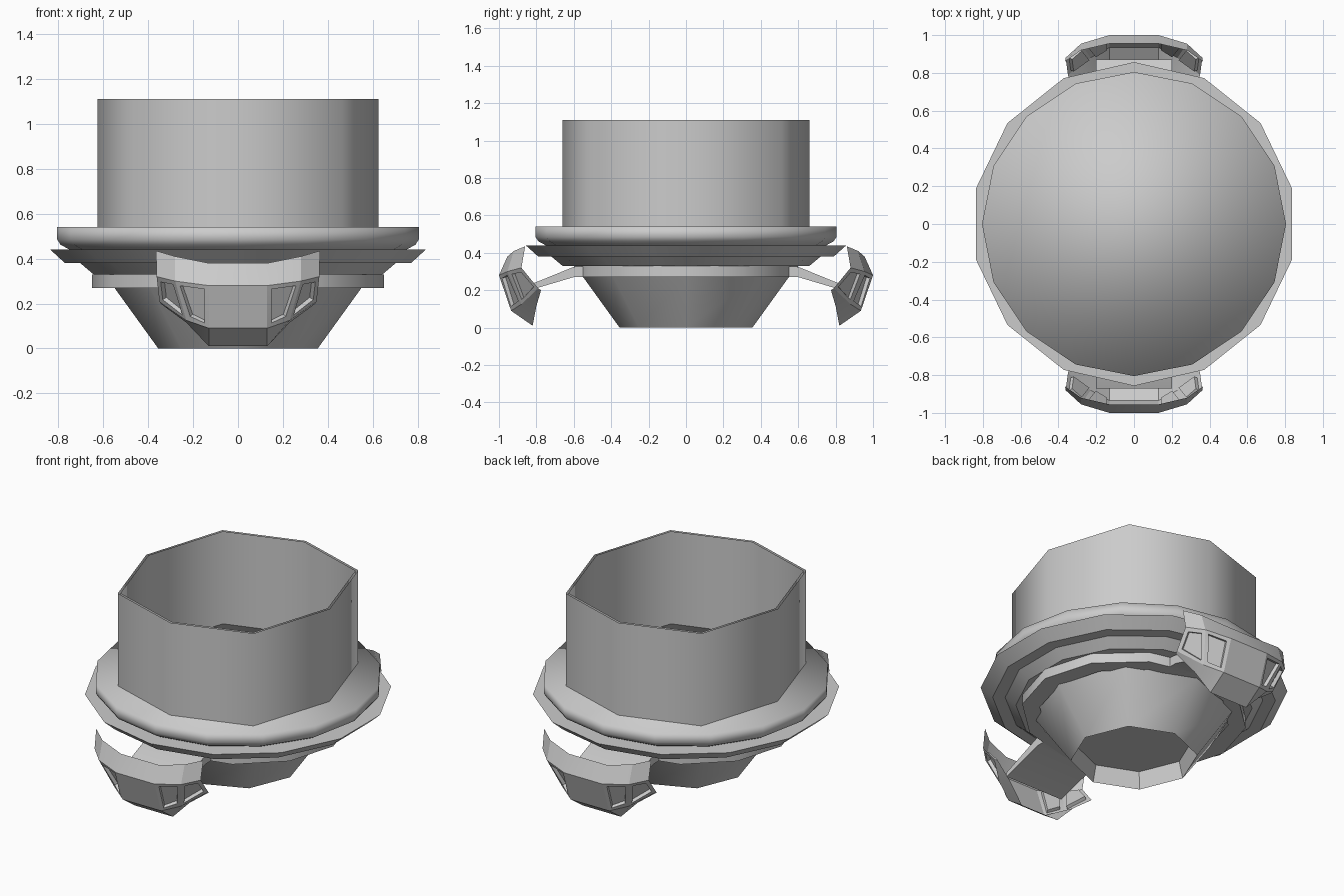
import bpy, bmesh, math

if "Cube" in bpy.data.objects:
    bpy.data.objects.remove(bpy.data.objects["Cube"])

grey = bpy.data.materials.new("plain grey")
grey.diffuse_color = (0.6, 0.6, 0.6, 1)
grey.use_nodes = True
grey.node_tree.nodes["Principled BSDF"].inputs["Base Color"].default_value = grey.diffuse_color


def finish(bm, name, angle=None, fix_normals=True):
    if fix_normals:
        bmesh.ops.recalc_face_normals(bm, faces=bm.faces)
    me = bpy.data.meshes.new(name)
    bm.to_mesh(me)
    bm.free()
    me.materials.append(grey)
    ob = bpy.data.objects.new(name, me)
    bpy.context.collection.objects.link(ob)
    for p in me.polygons:
        p.use_smooth = True
    if angle:
        bpy.ops.object.select_all(action='DESELECT')
        bpy.context.view_layer.objects.active = ob
        ob.select_set(True)
        bpy.ops.object.shade_smooth_by_angle(angle=math.radians(angle))
    return ob


def polygon(n, rx, ry=None):
    """Corner points of an n-gon with a corner on the y axis."""
    ry = ry or rx
    a = [math.pi / 2 + 2 * math.pi * i / n for i in range(n)]
    return [(rx * math.cos(t), ry * math.sin(t)) for t in a]


def loft(name, rings, start=False, end=False, angle=None, fix_normals=True):
    """Join stacked (outline, z) rings, with optional end caps."""
    bm = bmesh.new()
    loops = [[bm.verts.new((x, y, z)) for x, y in pts] for pts, z in rings]
    for a, b in zip(loops, loops[1:]):
        for i in range(len(a)):
            j = (i + 1) % len(a)
            bm.faces.new((a[i], a[j], b[j], b[i]))
    if start:
        bm.faces.new(loops[0][::-1])
    if end:
        bm.faces.new(loops[-1])
    return finish(bm, name, angle, fix_normals)


# Open eight-sided tube: outer and inner walls
tube = [(0, .66), (-.463, .51), (-.625, 0), (-.463, -.51),
        (0, -.66), (.463, -.51), (.625, 0), (.463, .51)]
inner = [(x * .977, y * .977) for x, y in tube]
loft("tube_outer_wall", [(tube, .54), (tube, 1.11)], fix_normals=False)
loft("tube_inner_wall", [(inner, 1.11), (inner, .54)], fix_normals=False)

# Rounded collar carrying the tube
loft("collar", [(polygon(16, .75), .44), (polygon(16, .79), .462),
                (polygon(16, .805), .485), (polygon(16, .805), .54)], end=True)

# Thin flange and the step beneath it
loft("flange", [(polygon(14, .60), .38), (polygon(14, .79), .38),
                (polygon(14, .857), .44)], end=True, angle=30)
loft("flange_step", [(polygon(14, .50), .33), (polygon(14, .66), .33),
                     (polygon(14, .72), .38)], angle=30)

# Ring around the bowl
loft("bowl_ring", [(polygon(12, .54, .52), .27), (polygon(12, .65, .60), .27),
                   (polygon(12, .65, .60), .33)], angle=40)

# Tapered bowl with a recessed underside
loft("bowl", [(polygon(8, .355), 0), (polygon(8, .55), .27),
              (polygon(8, .59), .33)])
loft("bowl_recess", [(polygon(8, .33), .10), (polygon(8, .355), 0)],
     start=True, angle=30)

# Curved pod: each row lists (x, y, z) from the middle panel to the tip
pod_rows = [
    [(.13, .955, .38), (.28, .92, .41), (.365, .86, .435)],
    [(.13, 1.0, .28), (.28, .955, .30), (.362, .88, .32)],
    [(.13, .935, .09), (.23, .88, .125), (.35, .79, .21)],
    [(.13, .82, .01), (.23, .80, .115), (.345, .775, .20)],
]


def make_pod(side, label):
    bm = bmesh.new()
    grid = []
    for row in pod_rows:
        full = [(-x, y, z) for x, y, z in reversed(row)] + row
        grid.append([bm.verts.new((x * side, y * side, z)) for x, y, z in full])
    windows = []
    for r in range(3):
        for c in range(5):
            a, b = grid[r], grid[r + 1]
            f = bm.faces.new((a[c], b[c], b[c + 1], a[c + 1]))
            if r == 1 and c != 2:
                windows.append(f)
    bm.normal_update()
    # outward side check
    if sum(f.normal.y for f in bm.faces) * side < 0:
        bmesh.ops.reverse_faces(bm, faces=bm.faces)
    # recessed slots in the side panels
    bmesh.ops.inset_individual(bm, faces=windows, thickness=.03, depth=0)
    bmesh.ops.inset_individual(bm, faces=windows, thickness=.004, depth=-.02)
    finish(bm, label + "_pod", 20, fix_normals=False)


def make_arm(side, label):
    bm = bmesh.new()
    profile = [(.52, .33), (.60, .325), (.87, .215), (.87, .19), (.60, .27), (.52, .27)]
    ends = [[bm.verts.new((x, y * side, z)) for y, z in profile] for x in (-.2, .2)]
    n = len(profile)
    for i in range(n):
        j = (i + 1) % n
        bm.faces.new((ends[0][i], ends[0][j], ends[1][j], ends[1][i]))
    bm.faces.new(ends[0])
    bm.faces.new(ends[1])
    finish(bm, label + "_arm", 30)


for side, label in ((-1, "front"), (1, "back")):
    make_pod(side, label)
    make_arm(side, label)
